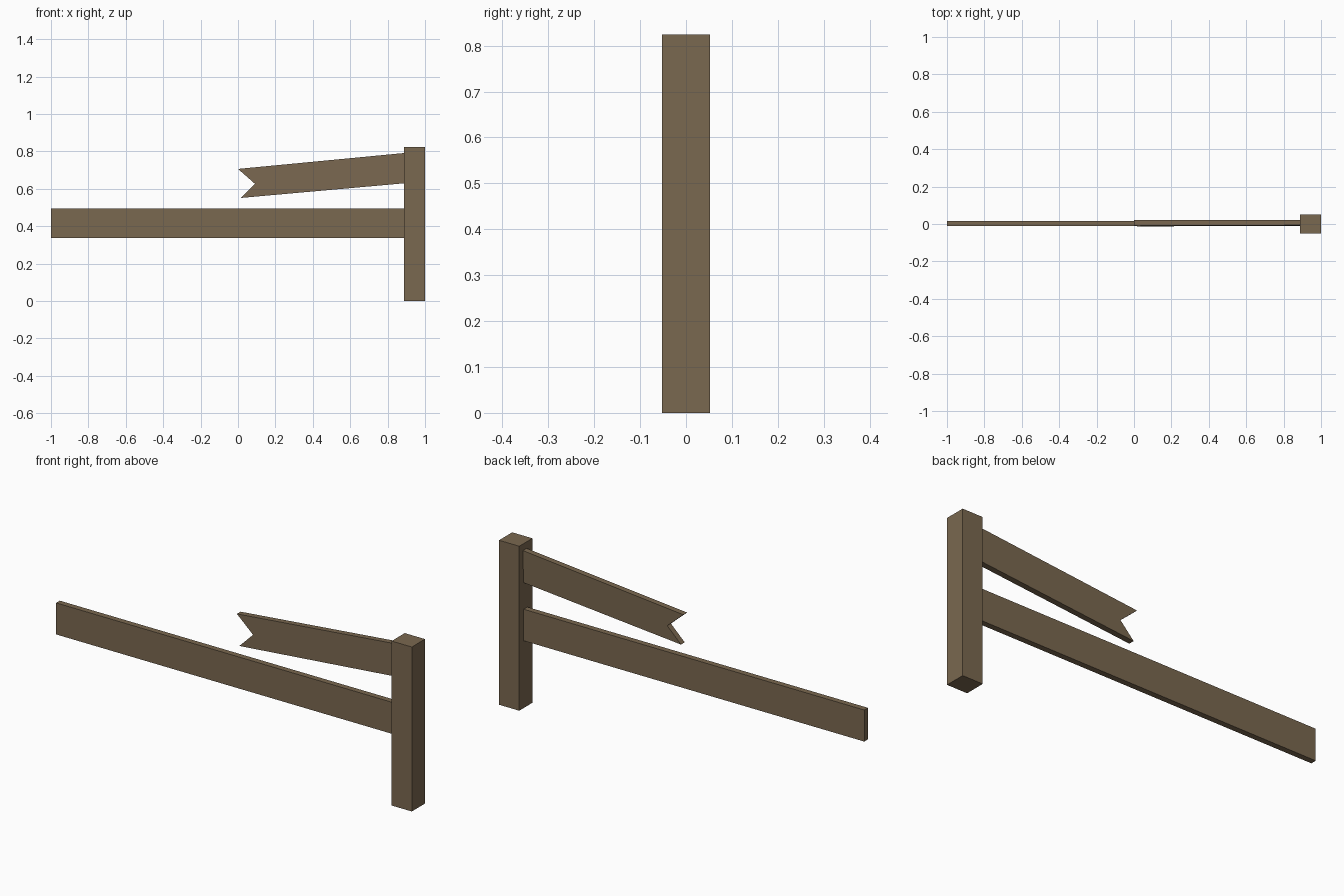
import bpy
import bmesh

if "Cube" in bpy.data.objects:
    bpy.data.objects.remove(bpy.data.objects["Cube"])

wood = bpy.data.materials.new("weathered_wood")
wood.diffuse_color = (0.195, 0.138, 0.080, 1)
wood.use_nodes = True
wood.node_tree.nodes["Principled BSDF"].inputs["Base Color"].default_value = wood.diffuse_color


def board(name, profile, y_front, y_back, lean=0.0, z_mid=0.0):
    """Extrude an XZ outline along y; lean shifts y with height."""
    bm = bmesh.new()
    face = bm.faces.new([bm.verts.new((x, y_front, z)) for x, z in profile])
    grown = bmesh.ops.extrude_face_region(bm, geom=[face])["geom"]
    for v in grown:
        if isinstance(v, bmesh.types.BMVert):
            v.co.y = y_back
    for v in bm.verts:
        v.co.y += lean * (v.co.z - z_mid)
    bmesh.ops.recalc_face_normals(bm, faces=bm.faces)
    mesh = bpy.data.meshes.new(name)
    bm.to_mesh(mesh)
    bm.free()
    mesh.materials.append(wood)
    obj = bpy.data.objects.new(name, mesh)
    bpy.context.collection.objects.link(obj)
    return obj


def rect(x0, x1, z0, z1):
    return [(x0, z0), (x1, z0), (x1, z1), (x0, z1)]


# Upright post
board("post", rect(0.888, 1.0, 0.0, 0.824), -0.052, 0.052)

# Whole lower rail, let into the post
board("lower_rail", rect(-1.0, 0.91, 0.337, 0.495), -0.012, 0.017)

# Broken upper rail: sloping, with a splintered V end and a slight lean
broken = [(0.0, 0.706), (0.091, 0.626), (0.016, 0.551),
          (0.91, 0.631), (0.91, 0.793)]
board("broken_upper_rail", broken, -0.0095, 0.0195, lean=0.025, z_mid=0.67)
